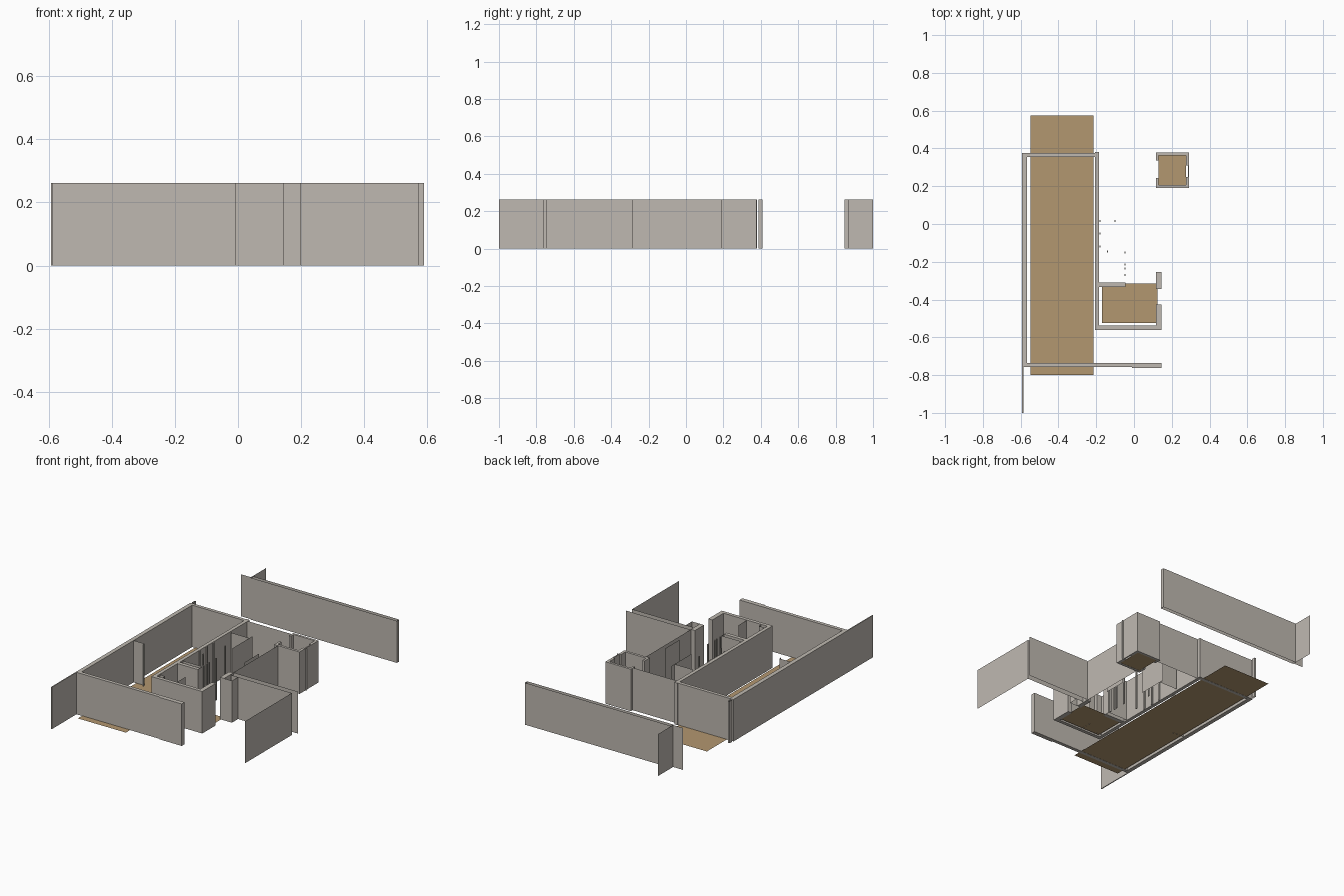
import bpy, bmesh

H = 0.262  # wall height


def material(name, rgb):
    m = bpy.data.materials.new(name)
    m.diffuse_color = (*rgb, 1)
    return m


WALL = material("warm grey plaster", (0.52, 0.485, 0.44))
FLOOR = material("tan wood", (0.45, 0.31, 0.16))


def finish(name, bm, mat):
    me = bpy.data.meshes.new(name)
    bm.to_mesh(me)
    bm.free()
    me.materials.append(mat)
    ob = bpy.data.objects.new(name, me)
    bpy.context.collection.objects.link(ob)


def walls(name, rects, h=H):
    """Solid walls from plan rectangles (x0, x1, y0, y1)."""
    bm = bmesh.new()
    for x0, x1, y0, y1 in rects:
        vs = bmesh.ops.create_cube(bm, size=1)["verts"]
        for v in vs:
            v.co.x = x1 if v.co.x > 0 else x0
            v.co.y = y1 if v.co.y > 0 else y0
            v.co.z = h if v.co.z > 0 else 0
    finish(name, bm, WALL)


def panels(name, paths, h=H):
    """Thin upright panels that follow plan paths."""
    bm = bmesh.new()
    for path in paths:
        low = [bm.verts.new((x, y, 0)) for x, y in path]
        top = [bm.verts.new((x, y, h)) for x, y in path]
        for i in range(len(path) - 1):
            bm.faces.new((low[i], low[i + 1], top[i + 1], top[i]))
    finish(name, bm, WALL)


def floor(name, x0, x1, y0, y1):
    bm = bmesh.new()
    bm.faces.new([bm.verts.new((x, y, 0.001)) for x, y in
                  ((x0, y0), (x1, y0), (x1, y1), (x0, y1))])
    finish(name, bm, FLOOR)


# Floors
floor("long_room_floor", -0.547, -0.215, -0.80, 0.575)
floor("front_room_floor", -0.17, 0.125, -0.525, -0.315)
floor("back_room_floor", 0.13, 0.275, 0.205, 0.365)

# Long room
walls("long_room_walls", [
    (-0.592, -0.566, -0.757, 0.377),
    (-0.566, -0.207, 0.356, 0.377),
    (-0.207, -0.185, -0.56, 0.38),
    (-0.566, -0.01, -0.757, -0.735),
    (-0.01, 0.145, -0.763, -0.735),
])
walls("boundary_wall", [(-0.592, -0.586, -1.0, -0.757)])
panels("long_room_door", [[(-0.566, -0.222), (-0.49, -0.222), (-0.49, -0.24)]])
panels("corner_post", [[(-0.588, 0.387), (-0.588, 0.41), (-0.578, 0.41),
                        (-0.578, 0.387)]])

# Front room
walls("front_room_walls", [
    (-0.185, 0.145, -0.56, -0.538),
    (0.117, 0.145, -0.538, -0.427),
    (-0.185, -0.045, -0.333, -0.31),
    (0.117, 0.145, -0.345, -0.255),
])
panels("front_room_partitions", [
    [(-0.045, -0.535), (-0.045, -0.455)],
    [(-0.18, -0.512), (-0.145, -0.512), (-0.145, -0.535)],
    [(-0.18, -0.285), (-0.045, -0.285), (-0.045, -0.31)],
])

# Back room
walls("back_room_walls", [
    (0.117, 0.292, 0.363, 0.378),
    (0.117, 0.292, 0.19, 0.206),
    (0.275, 0.292, 0.206, 0.25),
    (0.285, 0.292, 0.25, 0.31),
    (0.275, 0.292, 0.31, 0.363),
    (0.117, 0.131, 0.335, 0.363),
    (0.117, 0.131, 0.206, 0.243),
])
panels("back_room_side_fin", [[(0.292, 0.25), (0.302, 0.25)]])

# Hall panels and slim posts
panels("hall_panels", [
    [(-0.185, 0.355), (0.117, 0.355)],
    [(-0.185, 0.361), (0.117, 0.361)],
    [(0.143, -0.255), (0.143, 0.19)],
    [(0.117, -0.105), (0.117, 0.04)],
    [(-0.047, 0.015), (-0.047, 0.21)],
    [(-0.175, 0.18), (-0.047, 0.18)],
])
posts = [(-0.048, y) for y in (-0.27, -0.235, -0.215, -0.15)]
posts += [(-0.18, y) for y in (-0.12, -0.05, 0.015)] + [(-0.10, 0.015), (-0.14, -0.145)]
walls("hall_posts", [(x - 0.003, x + 0.003, y - 0.005, y + 0.005)
                     for x, y in posts])

# Outer court screens
panels("court_screens", [
    [(0.145, -0.25), (0.59, -0.25)],
    [(0.15, -0.285), (0.572, -0.285), (0.572, -0.748)],
    [(0.145, -0.345), (0.2, -0.345), (0.2, -0.285)],
])

# Detached back wall with its side fins
panels("back_wall", [
    [(-0.508, 0.847), (0.505, 0.847), (0.505, 0.87), (-0.508, 0.87)],
    [(-0.508, 0.847), (-0.508, 1.0)],
    [(-0.575, 0.853), (-0.508, 0.853)],
])
